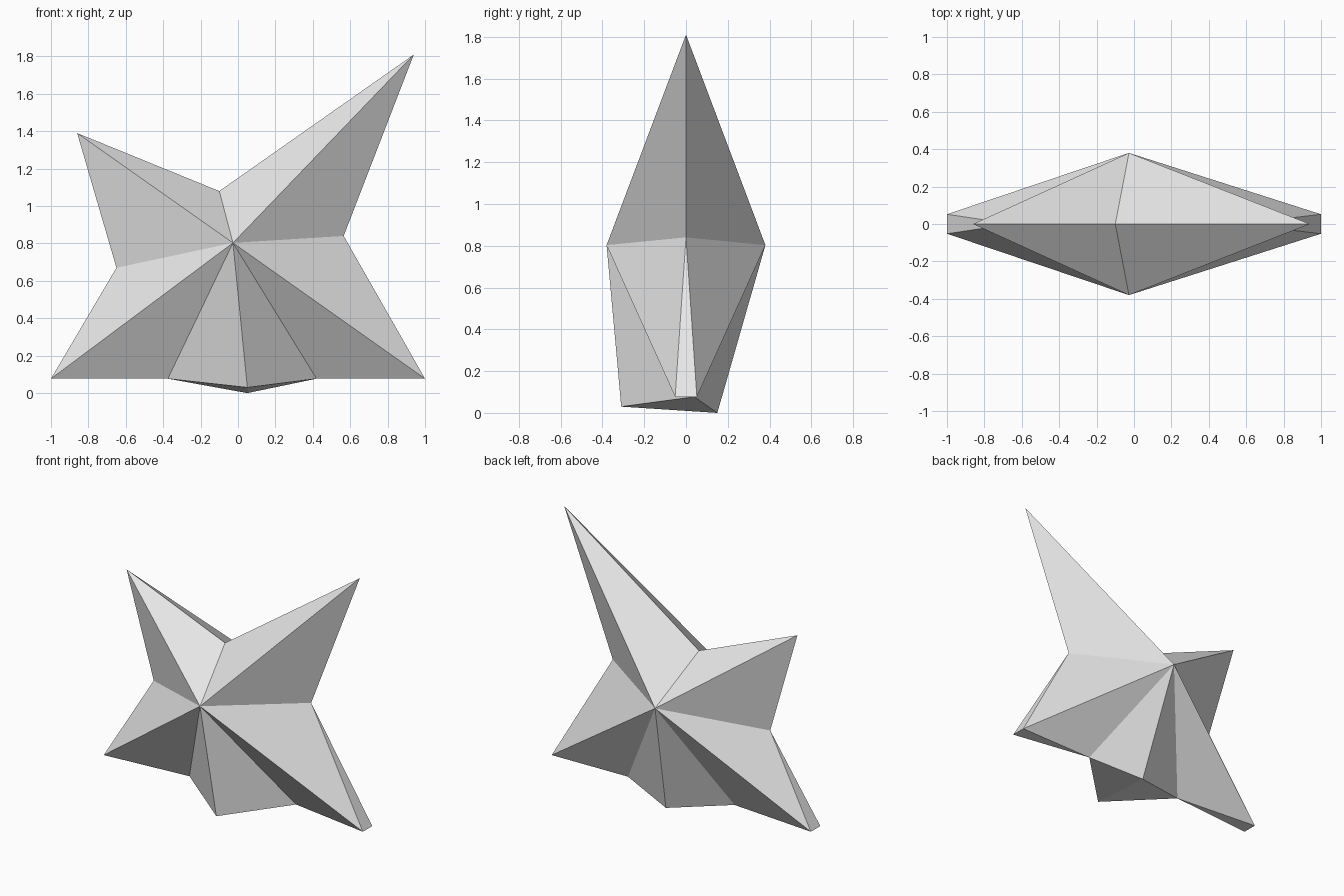
import bpy
import bmesh

cube = bpy.data.objects.get("Cube")
if cube:
    bpy.data.objects.remove(cube, do_unlink=True)

grey = bpy.data.materials.new("light_grey")
grey.use_nodes = True
grey.diffuse_color = (0.8, 0.8, 0.8, 1)
grey.node_tree.nodes["Principled BSDF"].inputs["Base Color"].default_value = (0.8, 0.8, 0.8, 1)

# Star outline, clockwise from the top notch: (x, z, front y, back y)
FLOOR = 0.077
RIM = [
    (-0.10, 1.08, 0, 0),             # top notch
    (0.94, 1.81, 0, 0),              # tall left spike
    (0.565, 0.84, 0, 0),             # left notch
    (1.0, FLOOR, -0.052, 0.052),     # left foot, blunt end
    (0.42, FLOOR, 0.04, 0.04),       # lower left notch
    (0.05, None, -0.31, 0.15),       # base keel, two heights
    (-0.375, FLOOR, 0, 0),           # lower right notch
    (-1.0, FLOOR, -0.052, 0.052),    # right foot, blunt end
    (-0.65, 0.67, 0, 0),             # right notch
    (-0.86, 1.39, 0, 0),             # short right spike
]
KEEL_FRONT, KEEL_BACK = 0.03, 0.0
HUB_X, HUB_Z, HUB_Y = -0.027, 0.803, 0.38

bm = bmesh.new()

# Rim points: one shared vertex where the edge is sharp, two where it is thick
front, back = [], []
for x, z, y_front, y_back in RIM:
    z_front, z_back = (KEEL_FRONT, KEEL_BACK) if z is None else (z, z)
    v = bm.verts.new((x, y_front, z_front))
    front.append(v)
    back.append(v if y_front == y_back else bm.verts.new((x, y_back, z_back)))

# Fans from the front and back hubs
for ring, hub_y in ((front, -HUB_Y), (back, HUB_Y)):
    hub = bm.verts.new((HUB_X, hub_y, HUB_Z))
    for i, v in enumerate(ring):
        bm.faces.new((hub, v, ring[i - 1]))

# Edge faces closing the feet and the base
for i in range(len(RIM)):
    if front[i] is not back[i]:
        for j in (i - 1, i + 1):
            bm.faces.new((front[i], back[i], front[j]))

bmesh.ops.recalc_face_normals(bm, faces=bm.faces)
mesh = bpy.data.meshes.new("star_body")
bm.to_mesh(mesh)
bm.free()
mesh.materials.append(grey)
bpy.context.collection.objects.link(bpy.data.objects.new("star_body", mesh))
